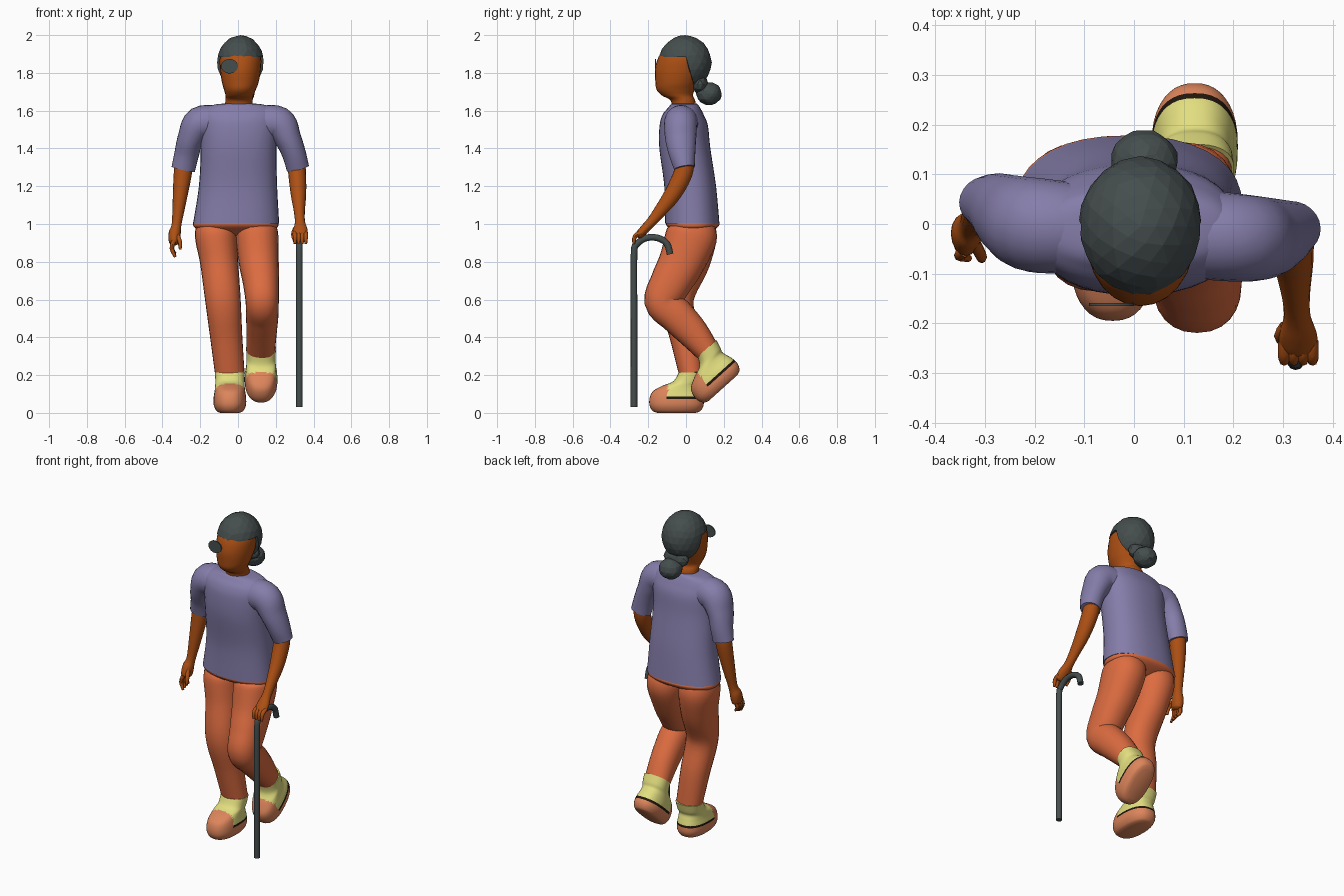
import bpy, bmesh, math, random
from mathutils import Vector, Matrix

random.seed(4)


def material(name, rgb):
    m = bpy.data.materials.new(name)
    m.diffuse_color = (*rgb, 1)
    return m


SKIN = material("brown skin", (0.42, 0.08, 0.007))
SHIRT = material("dusty violet", (0.235, 0.205, 0.40))
PANTS = material("rust orange", (0.72, 0.15, 0.052))
SOCK = material("pale yellow", (0.76, 0.73, 0.215))
SHOE = material("light copper", (0.72, 0.235, 0.105))
BLACK = material("dark brown", (0.015, 0.008, 0.004))
CHARCOAL = material("charcoal", (0.06, 0.075, 0.075))


def finish(name, bm, mats, smooth=True):
    bmesh.ops.recalc_face_normals(bm, faces=bm.faces[:])
    me = bpy.data.meshes.new(name)
    bm.to_mesh(me)
    bm.free()
    ob = bpy.data.objects.new(name, me)
    bpy.context.collection.objects.link(ob)
    for m in mats:
        me.materials.append(m)
    if smooth:
        bpy.ops.object.select_all(action='DESELECT')
        ob.select_set(True)
        bpy.context.view_layer.objects.active = ob
        bpy.ops.object.shade_smooth_by_angle(angle=math.radians(45))
    return ob


def spline(rows, steps):
    """Smooth curve through the given rows of numbers."""
    out = []
    n = len(rows)
    for i in range(n - 1):
        a, b, c, d = (rows[max(i - 1, 0)], rows[i], rows[i + 1], rows[min(i + 2, n - 1)])
        for s in range(steps):
            t = s / steps
            out.append([0.5 * (2 * q + (r - p) * t + (2 * p - 5 * q + 4 * r - w) * t * t
                               + (3 * q - p - 3 * r + w) * t ** 3)
                        for p, q, r, w in zip(a, b, c, d)])
    return out + [list(rows[-1])]


def loft(name, rows, mats, flat=False, sides=24, steps=5, power=2, ref=(0, 1, 0),
         rule=None, place=None):
    """Skin elliptical rings (x, y, z, rx, ry); flat rings stay horizontal."""
    pts = spline(rows, steps)
    bm = bmesh.new()
    rings = []
    for i, (x, y, z, rx, ry) in enumerate(pts):
        u, v = Vector((1, 0, 0)), Vector((0, 1, 0))
        if not flat:
            t = Vector(pts[min(i + 1, len(pts) - 1)][:3]) - Vector(pts[max(i - 1, 0)][:3])
            u = t.cross(Vector(ref)).normalized()
            v = t.normalized().cross(u)
        ring = []
        for k in range(sides):
            a = 2 * math.pi * k / sides
            c, s = [math.copysign(abs(f) ** (2 / power), f) for f in (math.cos(a), math.sin(a))]
            ring.append(bm.verts.new(Vector((x, y, z)) + u * rx * c + v * ry * s))
        rings.append(ring)
    for a, b in zip(rings, rings[1:]):
        for k in range(sides):
            bm.faces.new((a[k], a[(k + 1) % sides], b[(k + 1) % sides], b[k]))
    bm.faces.new(rings[0])
    bm.faces.new(rings[-1])
    if rule:
        for f in bm.faces:
            f.material_index = rule(f.calc_center_median())
    if place:
        bm.transform(place)
    return finish(name, bm, mats)


# Shirt body and sleeves
loft("shirt", [(-.01, .033, 1.003, .228, .144), (0, .022, 1.2, .207, .137),
               (.003, -.006, 1.4, .2, .135), (.005, -.012, 1.52, .207, .128),
               (.005, -.015, 1.58, .205, .108), (.005, -.01, 1.615, .18, .085),
               (.005, -.008, 1.632, .13, .072), (.005, -.005, 1.638, .075, .06)],
     [SHIRT], flat=True, sides=36, power=2.3)
loft("left_sleeve", [(.12, -.02, 1.535, .09, .09), (.215, -.028, 1.53, .092, .088),
                     (.265, -.028, 1.45, .071, .082), (.297, -.02, 1.37, .063, .07),
                     (.317, -.008, 1.295, .06, .055)], [SHIRT])
loft("right_sleeve", [(-.11, -.008, 1.535, .09, .09), (-.2, -.002, 1.53, .092, .095),
                      (-.25, .016, 1.45, .071, .084), (-.272, .035, 1.37, .065, .068),
                      (-.29, .044, 1.29, .063, .054)], [SHIRT])

# Trousers: hips, one straight leg, one bent leg
loft("hips", [(-.012, .036, 1.02, .212, .13), (-.012, .036, 1.0, .226, .142),
              (-.01, .036, .975, .21, .122), (-.005, .035, .94, .12, .06)],
     [PANTS], flat=True, sides=36, power=2.3)
loft("straight_leg", [(-.112, .036, 1.005, .1, .105), (-.116, .033, .94, .112, .13),
                      (-.1, .008, .8, .101, .118),
                      (-.08, -.047, .6, .094, .088), (-.062, -.005, .4, .085, .08),
                      (-.043, .028, .205, .078, .064)], [PANTS], power=2.1)
loft("bent_leg", [(.1, .038, 1.005, .1, .105), (.1, .03, .94, .113, .136),
                  (.11, -.022, .8, .106, .122),
                  (.122, -.08, .69, .096, .11), (.128, -.122, .59, .088, .098),
                  (.128, -.05, .515, .086, .094), (.125, .035, .425, .08, .084),
                  (.12, .11, .332, .076, .066)], [PANTS], power=2.2)

# Feet: sock above, shoe below and over the toes, dark seam between
FOOT = [(0, -.05, 0, .05, .1), (0, -.05, .01, .07, .126), (0, -.05, .04, .085, .143),
        (0, -.05, .08, .086, .142), (0, -.046, .115, .081, .128), (0, -.026, .143, .078, .1),
        (0, .008, .168, .077, .075), (0, .028, .213, .079, .066)]
for name, seam, place in (
        ("right_foot", .076, Matrix.Translation((-.043, 0, 0))),
        ("left_foot", .058, Matrix.Translation((.122, .233, .165))
         @ Matrix.Rotation(math.radians(42), 4, 'X'))):
    loft(name, FOOT, [SOCK, SHOE, BLACK], flat=True, sides=40, steps=6, power=2.4, place=place,
         rule=lambda c: 1 if c.y < -.095 or c.z < seam else 2 if c.z < seam + .0125 else 0)

# Forearms and palms
loft("left_forearm", [(.308, 0, 1.36, .045, .045), (.313, -.015, 1.27, .047, .05),
                      (.32, -.07, 1.16, .041, .045), (.325, -.14, 1.065, .029, .033),
                      (.328, -.185, 1.01, .027, .026), (.33, -.222, .97, .038, .024),
                      (.33, -.25, .94, .035, .02), (.33, -.258, .93, .02, .01)],
     [SKIN], sides=16)
loft("right_forearm", [(-.282, .042, 1.36, .045, .045), (-.292, .04, 1.27, .048, .047),
                       (-.31, .02, 1.12, .036, .038), (-.325, 0, 1.0, .026, .028),
                       (-.335, -.014, .95, .032, .038), (-.338, -.025, .905, .028, .04),
                       (-.338, -.028, .89, .015, .024)], [SKIN], sides=16)


# Fingers and thumbs
def finger(name, a, b, c):
    loft(name, [(*a, .012, .012), (*b, .012, .012), (*c, .007, .007)], [SKIN], sides=8, steps=3)


for i in range(4):
    x = .302 + .019 * i
    finger("left_finger", (x, -.235, .955), (x, -.27, .935), (x, -.277, .895))
    y = -.055 + .018 * i
    finger("right_finger", (-.34, y, .91), (-.35, y - .008, .87),
           (-.332, y - .014, .825 + .006 * i))
finger("left_thumb", (.305, -.205, .98), (.293, -.225, .945), (.3, -.24, .905))
finger("right_thumb", (-.325, -.03, .95), (-.308, -.062, .905), (-.306, -.072, .865))

# Walking cane with hooked handle
loft("cane", [(.325, -.275, .03, .0175, .0175), (.325, -.275, .5, .0175, .0175),
              (.325, -.275, .84, .0175, .0175), (.325, -.258, .895, .0175, .0175),
              (.325, -.21, .926, .0175, .0175), (.325, -.15, .926, .0175, .0175),
              (.325, -.102, .897, .0175, .0175), (.325, -.084, .84, .0175, .0175)],
     [CHARCOAL], sides=10, steps=4, ref=(1, 0, 0))

# Head and neck
loft("head", [(.005, -.01, 1.58, .078, .068), (.005, -.015, 1.65, .072, .064),
              (.008, -.045, 1.68, .074, .082), (.01, -.055, 1.71, .084, .1),
              (.012, -.05, 1.75, .097, .112), (.013, -.035, 1.82, .108, .129),
              (.013, -.02, 1.89, .107, .122), (.013, -.01, 1.95, .075, .08),
              (.013, -.005, 1.975, .02, .02)], [SKIN], flat=True)


def faceted_ball(detail, centre, size, jitter):
    bm = bmesh.new()
    bmesh.ops.create_icosphere(bm, subdivisions=detail, radius=1)
    for v in bm.verts:
        v.co = Vector([c + p * s * (1 - random.random() * jitter)
                       for c, p, s in zip(centre, v.co, size)])
    return bm


# Hair cap, cut open around the face
bm = faceted_ball(3, (.013, -.005, 1.855), (.127, .143, .146), .03)
for co, no in (((0, 0, 1.885), (0, 0, 1)), ((0, 0, 1.885), (0, 1, .28))):
    bmesh.ops.bisect_plane(bm, geom=bm.verts[:] + bm.edges[:] + bm.faces[:],
                           plane_co=co, plane_no=no)
face_area = [f for f in bm.faces for c in [f.calc_center_median()]
             if c.z < 1.885 and c.y < (1.885 - c.z) * .28]
bmesh.ops.delete(bm, geom=face_area, context='FACES')
hair = finish("hair", bm, [CHARCOAL], smooth=False)
rim = hair.modifiers.new("thickness", 'SOLIDIFY')
rim.thickness = .022
rim.offset = -1

# Hair gathered at the nape, and the bun
finish("nape_hair", faceted_ball(2, (.014, .075, 1.74), (.085, .045, .055), .06),
       [CHARCOAL], smooth=False)
finish("hair_bun", faceted_ball(3, (.02, .122, 1.69), (.071, .07, .063), .08),
       [CHARCOAL], smooth=False)

# Eye patch disc
loft("eye_patch", [(-.045, -.165, 1.835, .038, .045), (-.045, -.159, 1.835, .038, .045)],
     [CHARCOAL], sides=20, steps=1, ref=(1, 0, 0))
